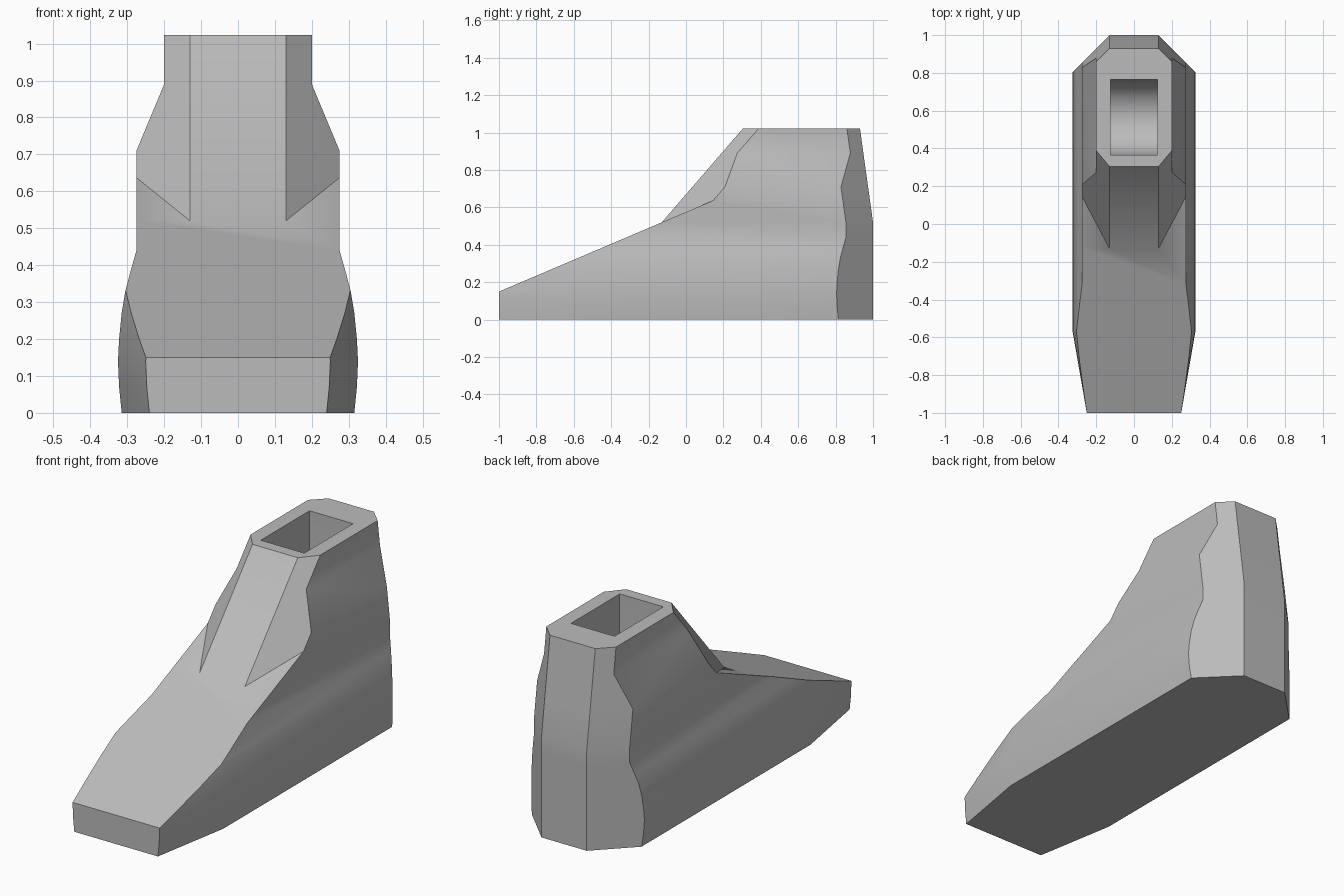
import bpy, bmesh, math
from mathutils import Vector

if "Cube" in bpy.data.objects:
    bpy.data.objects.remove(bpy.data.objects["Cube"])

grey = bpy.data.materials.new("light grey")
grey.use_nodes = True
grey.diffuse_color = (0.5, 0.5, 0.5, 1)
grey.node_tree.nodes["Principled BSDF"].inputs["Base Color"].default_value = (0.5, 0.5, 0.5, 1)


def loft(name, rings, plane=None):
    """Skin closed rings, cap the ends, optionally keep only the part above a plane."""
    bm = bmesh.new()
    rows = [[bm.verts.new(p) for p in ring] for ring in rings]
    for a, b in zip(rows, rows[1:]):
        for i in range(len(a)):
            j = (i + 1) % len(a)
            bm.faces.new((a[i], a[j], b[j], b[i]))
    bm.faces.new(rows[0])
    bm.faces.new(rows[-1])
    if plane:
        cut = bmesh.ops.bisect_plane(bm, geom=bm.verts[:] + bm.edges[:] + bm.faces[:],
                                     plane_co=plane[0], plane_no=plane[1], clear_inner=True)
        edges = [e for e in cut["geom_cut"] if isinstance(e, bmesh.types.BMEdge)]
        bmesh.ops.edgeloop_fill(bm, edges=edges)
    bmesh.ops.recalc_face_normals(bm, faces=bm.faces[:])
    mesh = bpy.data.meshes.new(name)
    bm.to_mesh(mesh)
    bm.free()
    mesh.materials.append(grey)
    obj = bpy.data.objects.new(name, mesh)
    bpy.context.collection.objects.link(obj)
    return obj


def mirrored(half, z):
    """Plan outline from its +x half, listed front to back."""
    return [(x, y, z) for x, y in half] + [(-x, y, z) for x, y in reversed(half)]


TOP, KNEE, FLAT = 1.023, 0.52, 0.13

# Foot body: half width by height, tapered toe, chamfered heel
widths = [(0, .315), (.07, .322), (.14, .325), (.2, .322), (.27, .315), (.33, .305), (.38, .292),
          (.44, .275), (KNEE, .275), (.71, .275), (.89, .2), (TOP, .2)]
rings = []
for z, w in widths:
    back = 1 - 0.07 * max(0, z - KNEE) / (TOP - KNEE)
    rings.append(mirrored([(w - .075, -1), (w, -.57), (w, back - (w - FLAT)), (FLAT, back)], z))
foot = loft("foot", rings)

# Cutter: space above the instep and in front of the chamfered ankle
cut_rings = []
for z in (-.5, 1.6):
    ridge = -.13 + (z - KNEE) * .435 / (TOP - KNEE)
    cut_rings.append(mirrored([(1, -3), (1, ridge + 1.2 * (1 - FLAT)), (FLAT, ridge)], z))
instep = loft("instep_cutter", cut_rings, (Vector((0, -.13, KNEE)), Vector((0, -.37, .87))))

# Cutter: ankle socket with a rounded floor
mid, radius, floor = .565, .2, .45
profile = [(mid + radius, 1.2)]
profile += [(mid + radius * math.cos(a), floor - radius * math.sin(a))
            for a in (math.pi * i / 16 for i in range(17))]
profile.append((mid - radius, 1.2))
socket = loft("socket_cutter", [[(x, y, z) for y, z in profile] for x in (-.125, .125)])

for cutter in (instep, socket):
    mod = foot.modifiers.new("cut", "BOOLEAN")
    mod.operation, mod.solver, mod.object = "DIFFERENCE", "EXACT", cutter
    bpy.context.view_layer.objects.active = foot
    bpy.ops.object.modifier_apply(modifier=mod.name)
    bpy.data.objects.remove(cutter)

# Extra edge loop across the instep keeps its shading flat below the ankle
bm = bmesh.new()
bm.from_mesh(foot.data)
bmesh.ops.bisect_plane(bm, geom=bm.verts[:] + bm.edges[:] + bm.faces[:], dist=1e-4,
                       plane_co=(0, 0, .44), plane_no=(0, 0, 1))
bmesh.ops.remove_doubles(bm, verts=bm.verts[:], dist=1e-4)
bm.to_mesh(foot.data)
bm.free()

bpy.ops.object.select_all(action="DESELECT")
foot.select_set(True)
bpy.context.view_layer.objects.active = foot
bpy.ops.object.shade_smooth_by_angle(angle=math.radians(30))
